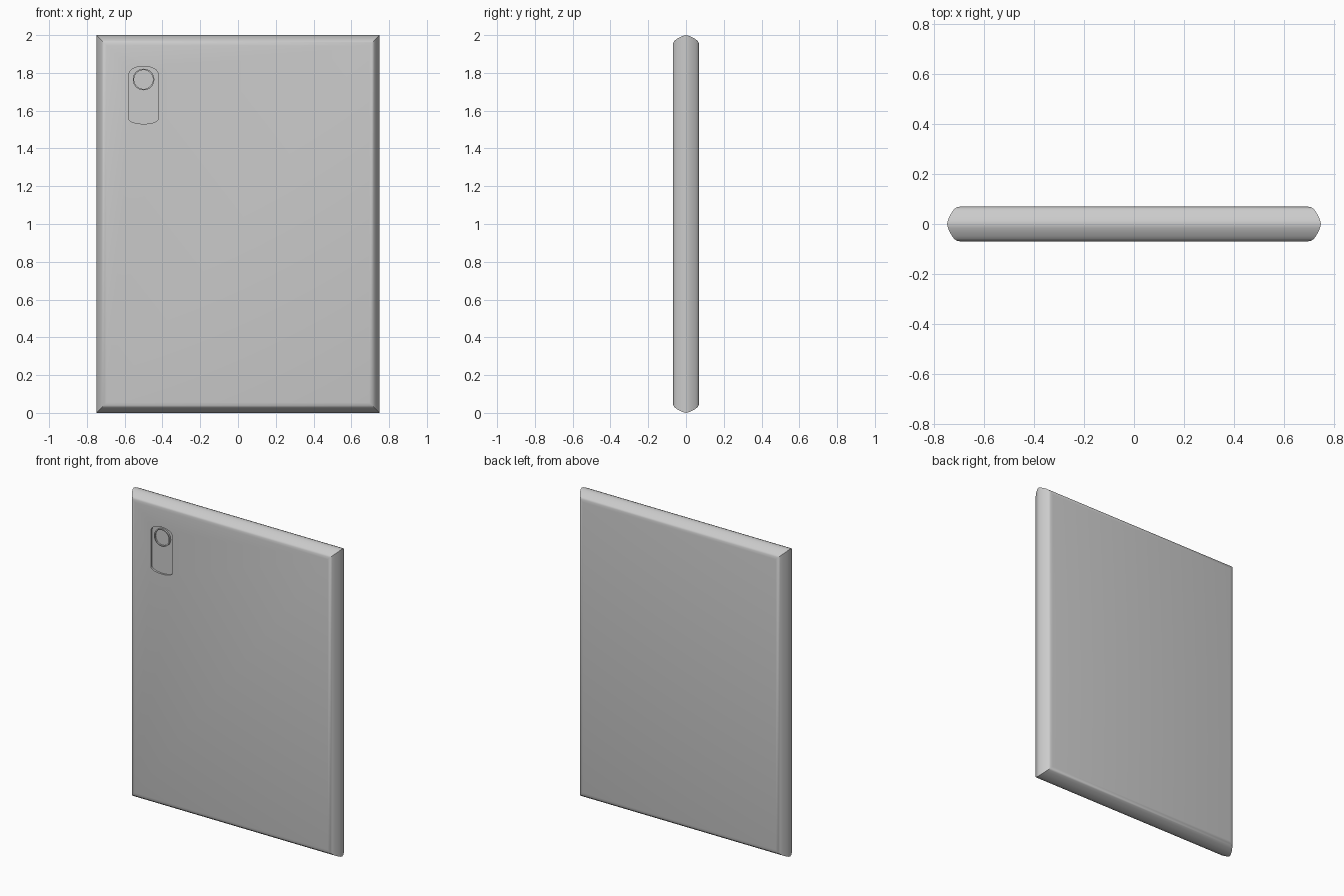
import bpy, bmesh, math

if "Cube" in bpy.data.objects:
    bpy.data.objects.remove(bpy.data.objects["Cube"])

W, H, T = 0.75, 2.0, 0.07      # half width, height, half thickness
DEPTH = 0.012                  # depth of the camera recess
CX, CZ = -0.5, 1.765           # lens centre


def finish(bm, name, angle=30):
    bmesh.ops.recalc_face_normals(bm, faces=bm.faces)
    me = bpy.data.meshes.new(name)
    bm.to_mesh(me)
    bm.free()
    ob = bpy.data.objects.new(name, me)
    bpy.context.collection.objects.link(ob)
    smooth(ob, angle)
    return ob


def smooth(ob, angle=30):
    bpy.ops.object.select_all(action='DESELECT')
    ob.select_set(True)
    bpy.context.view_layer.objects.active = ob
    bpy.ops.object.shade_smooth_by_angle(angle=math.radians(angle))


def loft(name, loops, close=False):
    """Skin matching vertex loops; cap the ends, or join them when close is set."""
    bm = bmesh.new()
    rings = [[bm.verts.new(p) for p in lp] for lp in loops]
    n = len(rings[0])
    pairs = list(zip(rings, rings[1:]))
    if close:
        pairs.append((rings[-1], rings[0]))
    else:
        bm.faces.new(rings[0])
        bm.faces.new(rings[-1])
    for a, b in pairs:
        for i in range(n):
            j = (i + 1) % n
            bm.faces.new((a[i], a[j], b[j], b[i]))
    return finish(bm, name)


def rect(inset, y):
    w = W - inset
    return [(-w, y, inset), (w, y, inset), (w, y, H - inset), (-w, y, H - inset)]


def circle(r, y, n=48):
    return [(CX + r * math.cos(2 * math.pi * i / n), y,
             CZ + r * math.sin(2 * math.pi * i / n)) for i in range(n)]


# Slab body: rounded edge profile (inset, y), mitred at the corners
half = [(0, 0), (0.004, 0.016), (0.011, 0.032), (0.020, 0.048),
        (0.029, 0.060), (0.040, 0.067), (0.055, T)]
profile = [(i, -y) for i, y in reversed(half)] + half[1:]
body = loft("body", [rect(i, y) for i, y in profile])

# Camera recess: straight sides with shallow arched ends
def arch(z, rise, sign):
    return [(CX + sign * 0.077 * math.cos(math.pi * k / 12),
             z + rise * math.sin(math.pi * k / 12)) for k in range(13)]

outline = arch(1.795, 0.04, 1) + arch(1.555, -0.025, -1)
cutter = loft("recess_cutter", [[(x, y, z) for x, z in outline]
                                for y in (-T - 0.05, -T + DEPTH)])
mod = body.modifiers.new("recess", 'BOOLEAN')
mod.operation = 'DIFFERENCE'
mod.solver = 'EXACT'
mod.object = cutter
smooth(body)
bpy.ops.object.modifier_apply(modifier=mod.name)
bpy.data.objects.remove(cutter)
smooth(body)

# Lens ring and lens, sitting inside the recess
floor = -T + DEPTH
loft("lens_ring", [circle(0.057, floor + 0.001), circle(0.057, -T + 0.001),
                   circle(0.050, -T + 0.001), circle(0.050, floor + 0.001)], close=True)
loft("lens", [circle(0.0505, floor + 0.002), circle(0.0505, floor - 0.002)])
